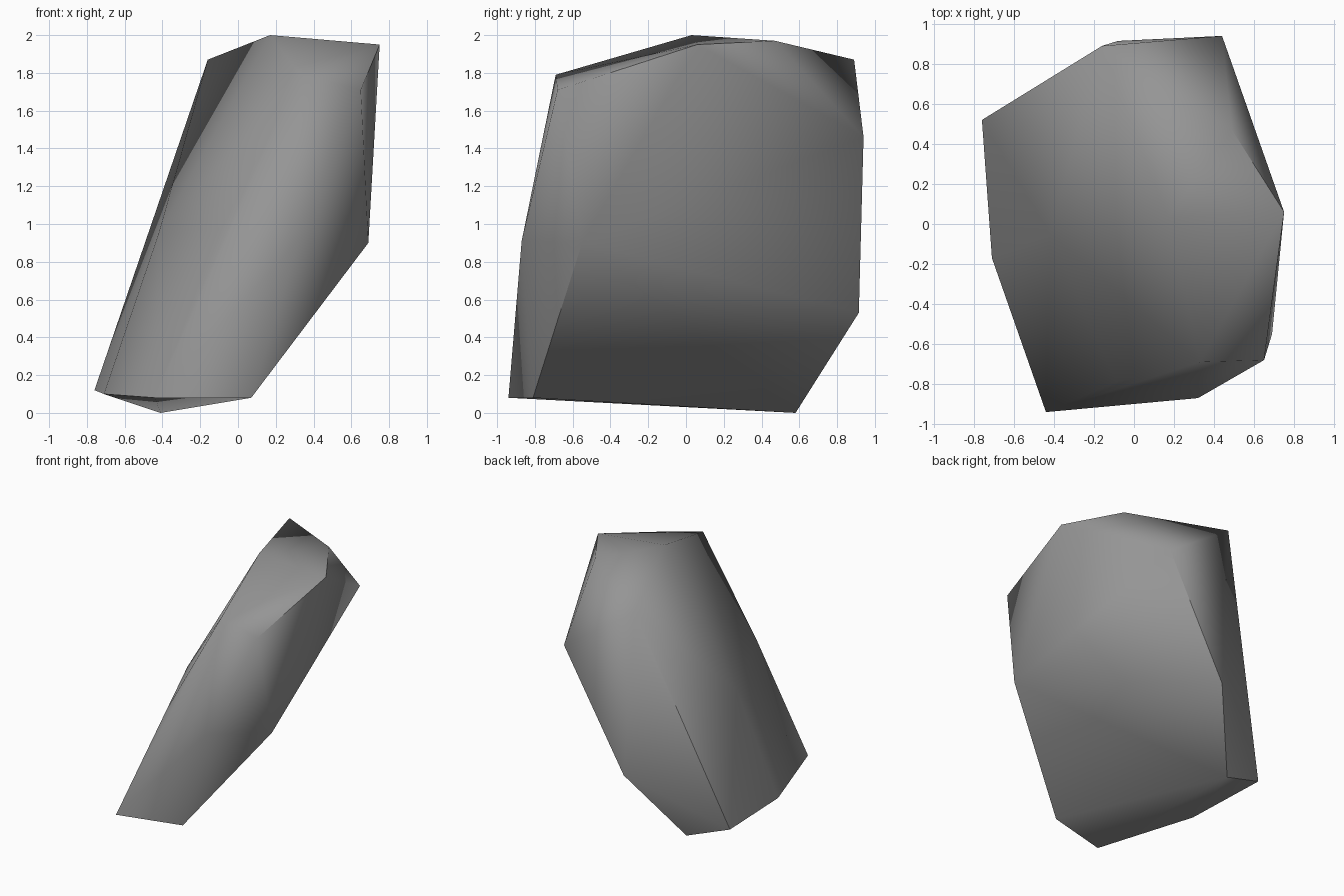
import bpy
import bmesh
import math

cube = bpy.data.objects.get("Cube")
if cube:
    bpy.data.objects.remove(cube, do_unlink=True)

# Corners of the boulder, from the base to the crown
base = [(-.41, .58, 0), (-.76, .52, .12), (-.71, -.17, .1),
        (-.44, -.94, .08), (.07, -.81, .08)]
middle = [(-.08, .915, .53), (.69, -.55, .9), (.32, -.87, .91),
          (-.42, -.05, .95), (-.09, -.79, .97), (.44, .94, 1.46)]
crown = [(.65, -.68, 1.71), (.33, -.69, 1.79), (-.16, .89, 1.87),
         (.75, .06, 1.95), (.49, .47, 1.97), (.17, .03, 2.0)]

# Wrap the corners in a convex skin
bm = bmesh.new()
for corner in base + middle + crown:
    bm.verts.new(corner)
bmesh.ops.convex_hull(bm, input=bm.verts)
loose = [v for v in bm.verts if not v.link_faces]
bmesh.ops.delete(bm, geom=loose, context='VERTS')
bmesh.ops.recalc_face_normals(bm, faces=bm.faces)
mesh = bpy.data.meshes.new("boulder")
bm.to_mesh(mesh)
bm.free()

boulder = bpy.data.objects.new("boulder", mesh)
bpy.context.collection.objects.link(boulder)

# Plain grey stone
stone = bpy.data.materials.new("grey_stone")
stone.use_nodes = True
grey = (.3, .3, .3, 1)
stone.diffuse_color = grey
stone.node_tree.nodes["Principled BSDF"].inputs["Base Color"].default_value = grey
mesh.materials.append(stone)

# Soft shading with crisp rims
bpy.ops.object.select_all(action='DESELECT')
boulder.select_set(True)
bpy.context.view_layer.objects.active = boulder
bpy.ops.object.shade_smooth_by_angle(angle=math.radians(60))
